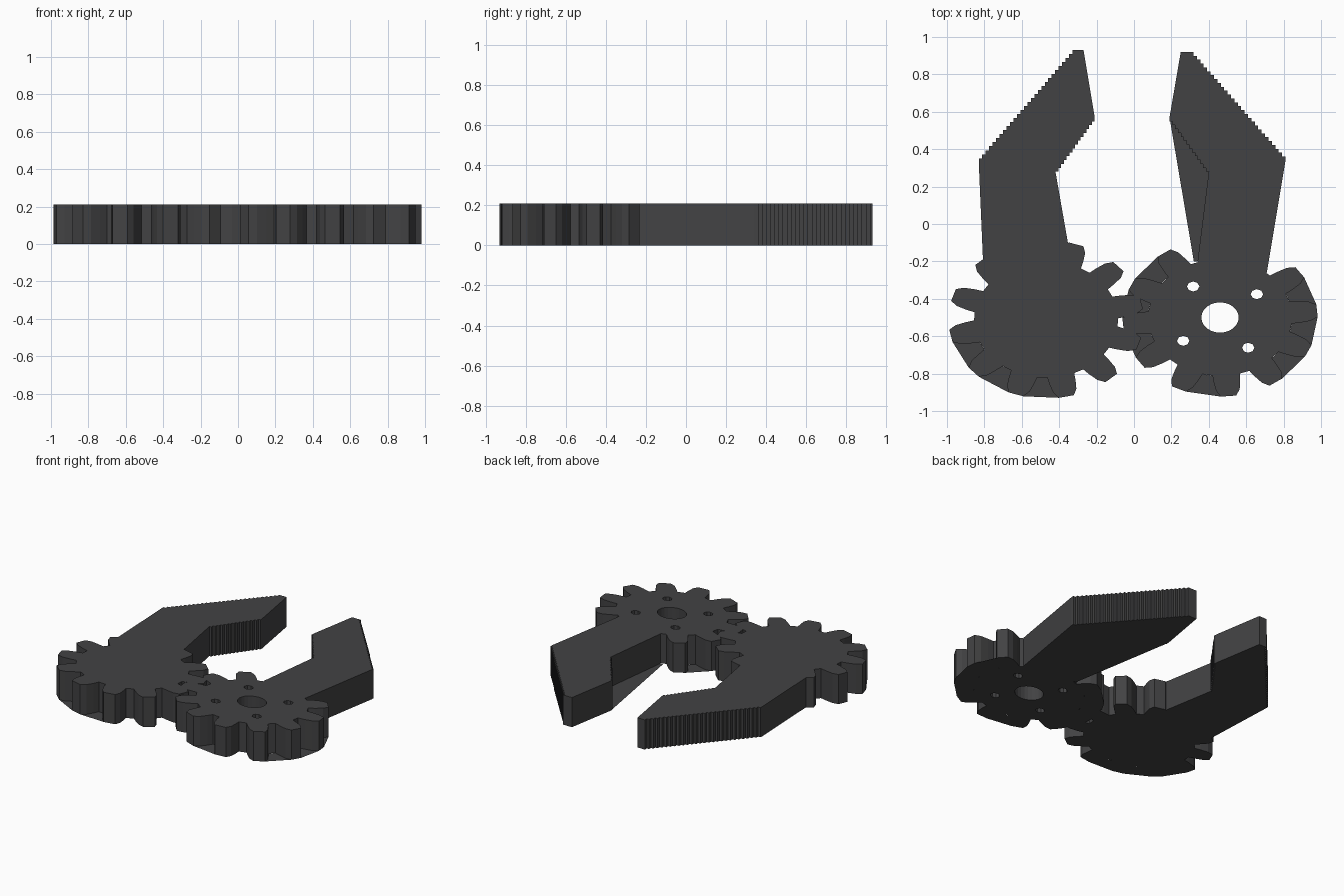
import bpy, bmesh
from math import cos, sin, radians, pi

if "Cube" in bpy.data.objects:
    bpy.data.objects.remove(bpy.data.objects["Cube"])

H = 0.21                       # plate thickness
RX, RY = 1.0, 0.81             # gears are slightly squashed in y
TIP, ROOT, TEETH = 0.53, 0.385, 12

mat = bpy.data.materials.new("dark_plastic")
mat.diffuse_color = (0.055, 0.055, 0.057, 1)
mat.use_nodes = True
mat.node_tree.nodes["Principled BSDF"].inputs["Base Color"].default_value = mat.diffuse_color


def polar(c, r, deg):
    a = radians(deg)
    return (c[0] + r * cos(a) * RX, c[1] + r * sin(a) * RY)


def circle(c, r, n):
    return [polar(c, r, 360 * i / n) for i in range(n)]


def gear_outline(c, phase):
    """Rounded teeth separated by narrow U-shaped gaps."""
    tooth = [(-11, ROOT), (-9.5, 0.43), (-7.5, 0.485), (-4.5, 0.522),
             (4.5, 0.522), (7.5, 0.485), (9.5, 0.43), (11, ROOT)]
    return [polar(c, r, phase + 360 / TEETH * k + d)
            for k in range(TEETH) for d, r in tooth]


def stairs(p, q, n):
    """Stepped edge from p to q, without the end point."""
    out = []
    for i in range(n):
        x0, x1 = (p[0] + (q[0] - p[0]) * t / n for t in (i, i + 1))
        y0 = p[1] + (q[1] - p[1]) * i / n
        out += [(x0, y0), (x1, y0)]
    return out


def plate(name, loops):
    """Extrude closed outlines (later ones are holes) from z=0 to z=H."""
    cu = bpy.data.curves.new(name, 'CURVE')
    cu.dimensions, cu.fill_mode, cu.extrude = '2D', 'BOTH', H / 2
    for pts in loops:
        sp = cu.splines.new('POLY')
        sp.points.add(len(pts) - 1)
        for p, (x, y) in zip(sp.points, pts):
            p.co = (x, y, 0, 1)
        sp.use_cyclic_u = True
    tmp = bpy.data.objects.new(name + "_curve", cu)
    bpy.context.collection.objects.link(tmp)
    dg = bpy.context.evaluated_depsgraph_get()
    me = bpy.data.meshes.new_from_object(tmp.evaluated_get(dg))
    bpy.data.objects.remove(tmp)
    bm = bmesh.new()
    bm.from_mesh(me)
    bmesh.ops.remove_doubles(bm, verts=bm.verts, dist=1e-5)
    bmesh.ops.translate(bm, verts=bm.verts, vec=(0, 0, H / 2))
    bmesh.ops.recalc_face_normals(bm, faces=bm.faces)
    for f in bm.faces:
        f.smooth = False
    bm.to_mesh(me)
    bm.free()
    me.materials.clear()
    me.materials.append(mat)
    ob = bpy.data.objects.new(name, me)
    bpy.context.collection.objects.link(ob)
    return ob


def sheet(name, polys):
    """Thin webs lying in the bottom plane."""
    me = bpy.data.meshes.new(name)
    verts, faces = [], []
    for poly in polys:
        faces.append(range(len(verts), len(verts) + len(poly)))
        verts += [(x, y, 0) for x, y in poly]
    me.from_pydata(verts, [], [list(f) for f in faces])
    me.materials.append(mat)
    bpy.context.collection.objects.link(bpy.data.objects.new(name, me))


def webs(c, starts):
    """Bottom webs closing the gap after each tooth angle."""
    return [[polar(c, ROOT, a + 15), polar(c, ROOT, a + 11), polar(c, 0.522, a + 4.5),
             polar(c, 0.522, a + 25.5), polar(c, ROOT, a + 19)] for a in starts]


def union(a, b):
    """Fuse b into a."""
    m = a.modifiers.new("union", 'BOOLEAN')
    m.operation, m.object, m.solver = 'UNION', b, 'EXACT'
    dg = bpy.context.evaluated_depsgraph_get()
    me = bpy.data.meshes.new_from_object(a.evaluated_get(dg))
    a.modifiers.clear()
    a.data = me
    bpy.data.objects.remove(b)


# Right claw: gear with pivot hole and four small holes, plus arm
RC = (0.46, -0.50)
holes = [circle(RC, 0.1, 24)]
holes += [circle(polar(RC, 0.25, a), 0.033, 8) for a in (38, 125, 218, 307)]
right = plate("right_gear_claw", [gear_outline(RC, 5)] + holes)
arm = ([(0.25, 0.92)] + stairs((0.30, 0.92), (0.81, 0.34), 28)
       + [(0.81, 0.34), (0.71, -0.26), (0.62, -0.28), (0.40, -0.27), (0.34, -0.2)]
       + stairs((0.40, 0.28), (0.19, 0.57), 14) + [(0.19, 0.57)])
union(right, plate("right_arm", [arm]))
sheet("right_bottom_webs", webs(RC, (5, 125, 155, 185, 245, 305, 335))
      + [[(0.19, 0.57), (0.32, -0.2), (0.36, -0.2), (0.40, 0.28)]])

# Left claw: solid gear and arm
LC = (-0.47, -0.51)
left = plate("left_gear_claw", [gear_outline(LC, 12)])
arm = ([(-0.27, 0.93)] + stairs((-0.31, 0.93), (-0.83, 0.33), 28)
       + [(-0.83, 0.33), (-0.805, -0.25), (-0.6, -0.4), (-0.37, -0.3), (-0.35, -0.12)]
       + stairs((-0.42, 0.28), (-0.21, 0.57), 14) + [(-0.21, 0.57)])
union(left, plate("left_arm", [arm]))
sheet("left_bottom_webs", webs(LC, (192, 222, 252)))
